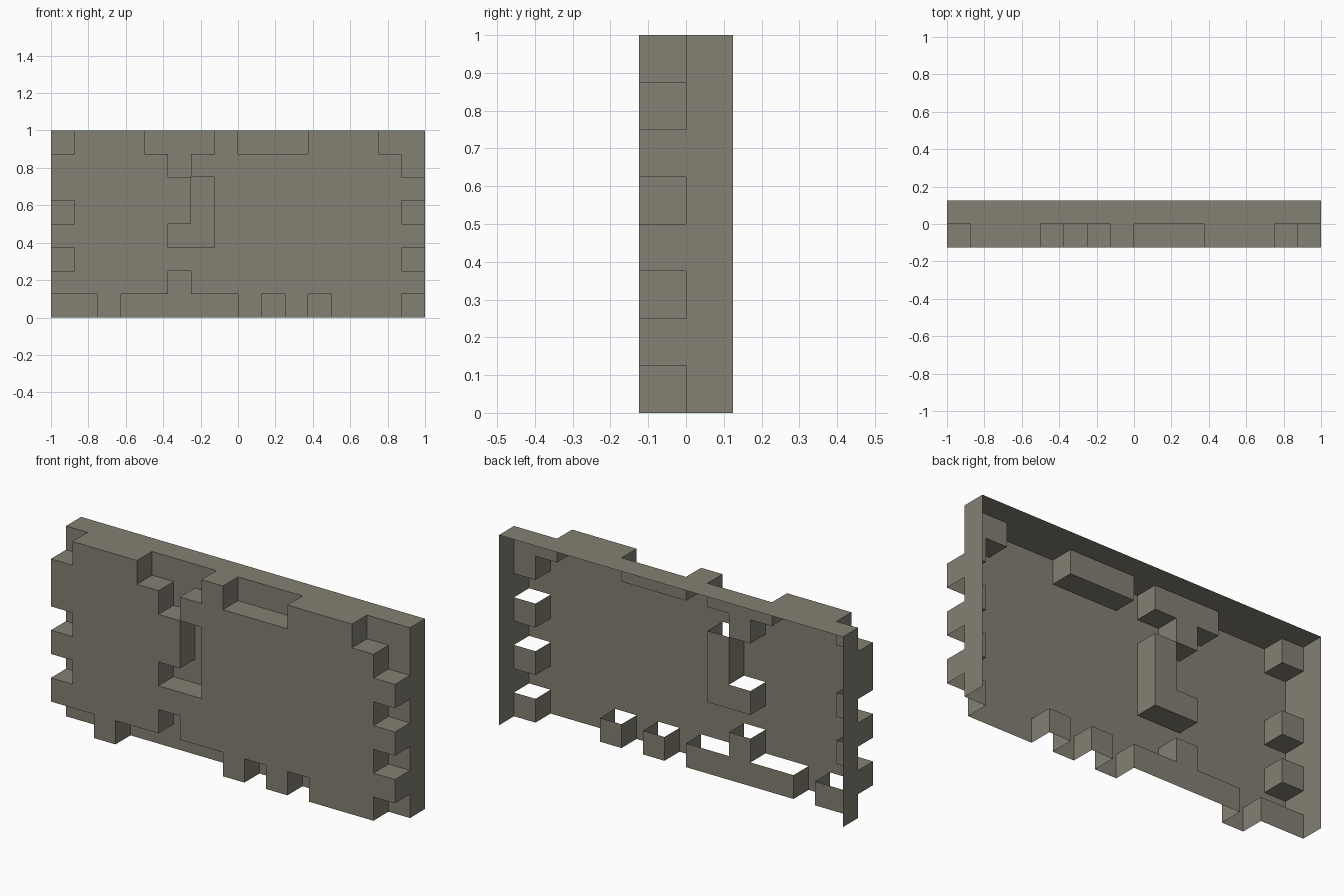
import bpy, bmesh

if "Cube" in bpy.data.objects:
    bpy.data.objects.remove(bpy.data.objects["Cube"])

C = 0.125  # cell size, also block depth
# '#' = raised stone, '.' = recess; top row first
PATTERN = [
    ".###...#...###..",
    "#####.#########.",
    "######.#########",
    ".#####.########.",
    "#####..#########",
    ".##############.",
    "#####.##########",
    "..#.....#.#.###.",
][::-1]
COLS, ROWS = 16, 8

stone = bpy.data.materials.new("stone")
stone.diffuse_color = (0.23, 0.215, 0.17, 1)
stone.use_nodes = True
stone.node_tree.nodes["Principled BSDF"].inputs["Base Color"].default_value = stone.diffuse_color


def raised(i, j):
    return 0 <= i < COLS and 0 <= j < ROWS and PATTERN[j][i] == "#"


def quad(bm, *pts):
    bm.faces.new([bm.verts.new(p) for p in pts])


def front(bm, x, z, y):
    quad(bm, (x, y, z), (x + C, y, z), (x + C, y, z + C), (x, y, z + C))


def top(bm, x, z, y):
    quad(bm, (x, y, z), (x + C, y, z), (x + C, y + C, z), (x, y + C, z))


def side(bm, x, z, y, facing):
    pts = [(x, y, z), (x, y + C, z), (x, y + C, z + C), (x, y, z + C)]
    quad(bm, *(pts if facing > 0 else pts[::-1]))


def finish(bm, name):
    bmesh.ops.remove_doubles(bm, verts=bm.verts, dist=0.0001)
    me = bpy.data.meshes.new(name)
    bm.to_mesh(me)
    bm.free()
    me.materials.append(stone)
    bpy.context.collection.objects.link(bpy.data.objects.new(name, me))


# Raised stones (open underneath and behind) and the recessed panels
blocks, panels = bmesh.new(), bmesh.new()
for j in range(ROWS):
    for i in range(COLS):
        x, z = -1 + i * C, j * C
        if not raised(i, j):
            front(panels, x, z, 0)
            continue
        front(blocks, x, z, -C)
        if not raised(i, j + 1):
            top(blocks, x, z + C, -C)
        if not raised(i - 1, j):
            side(blocks, x, z, -C, -1)
        if not raised(i + 1, j):
            side(blocks, x + C, z, -C, 1)
finish(blocks, "raised_stones")
finish(panels, "recess_panels")

# Rim strip behind the stones: top and both ends
rim = bmesh.new()
for i in range(COLS):
    top(rim, -1 + i * C, 1, 0)
for j in range(ROWS):
    side(rim, -1, j * C, 0, -1)
    side(rim, 1, j * C, 0, 1)
finish(rim, "wall_rim")
